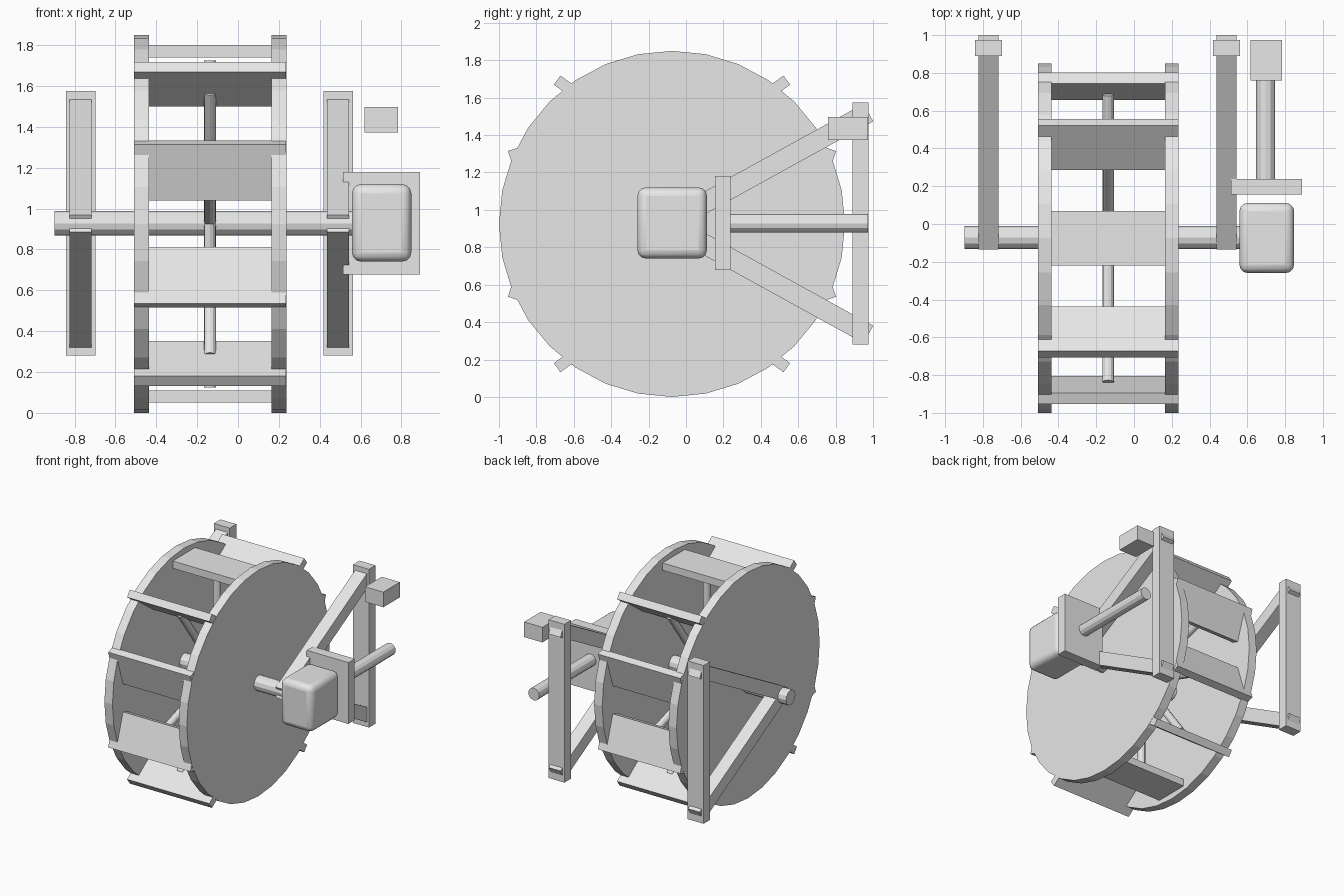
import bpy
import math
from mathutils import Vector

if "Cube" in bpy.data.objects:
    bpy.data.objects.remove(bpy.data.objects["Cube"])

TAU = math.tau
HUB = Vector((-0.137, -0.075, 0.925))    # wheel centre

gray = bpy.data.materials.new("plain_gray")
gray.diffuse_color = (0.8, 0.8, 0.8, 1)
gray.use_nodes = True
gray.node_tree.nodes["Principled BSDF"].inputs["Base Color"].default_value = gray.diffuse_color


def finish(obj, name):
    obj.name = name
    obj.data.materials.append(gray)
    return obj


def box(name, lo, hi):
    """Axis-aligned box between two corners."""
    lo, hi = Vector(lo), Vector(hi)
    return beam(name, (lo + hi) / 2, hi - lo, 0)


def beam(name, centre, size, tilt):
    """Box tilted about the x axis."""
    bpy.ops.mesh.primitive_cube_add(size=1, location=centre)
    obj = bpy.context.object
    obj.scale = size
    bpy.ops.object.transform_apply(location=False, rotation=False, scale=True)
    obj.rotation_euler.x = tilt
    return finish(obj, name)


def rod(name, centre, radius, length, rotation, sides):
    bpy.ops.mesh.primitive_cylinder_add(vertices=sides, radius=radius, depth=length,
                                        location=centre, rotation=rotation)
    return finish(bpy.context.object, name)


# Wheel side discs
for side, x in (("left", -0.473), ("right", 0.200)):
    rod(f"wheel_disc_{side}", (x, HUB.y, HUB.z), 0.925, 0.073, (0, TAU / 4, 0), 32)

# Paddles, each leaning against the rim rather than lying along it
for i in range(10):
    a = TAU * i / 10
    centre = HUB + Vector((0, math.sin(a), math.cos(a))) * 0.845
    beam(f"paddle_{i}", centre, (0.744, 0.29, 0.06), a)

# Spokes running right across the wheel
for i in range(5):
    rod(f"spoke_{i}", HUB, 0.03, 1.6, (TAU * i / 10, 0, 0), 12)

# Axle
rod("axle", (-0.137, -0.072, 0.928), 0.061, 1.52, (0, TAU / 4, 0), 12)

# Support frames: one post and two slanting braces on each side
start, end = Vector((-0.11, -0.005)), Vector((0.975, 0.593))
span = end - start
mid = (start + end) / 2
slope = math.atan2(span.y, span.x)
for side, x in (("left", -0.77), ("right", 0.49)):
    box(f"post_{side}", (x - 0.072, 0.89, 0.28), (x + 0.072, 0.975, 1.575))
    for level, s in (("upper", 1), ("lower", -1)):
        beam(f"brace_{level}_{side}", (x, mid.x, 0.927 + s * mid.y),
             (0.107, span.length, 0.107), s * slope)

# Gear housing with rounded edges
housing = box("gear_housing", (0.558, -0.26, 0.74), (0.848, 0.112, 1.12))
bevel = housing.modifiers.new("rounded", 'BEVEL')
bevel.width = 0.045
bevel.segments = 3
bpy.ops.object.shade_smooth_by_angle(angle=math.radians(35))

# Mounting plate, output shaft and the loose block above it
box("mounting_plate", (0.513, 0.156, 0.678), (0.89, 0.238, 1.18))
rod("output_shaft", (0.697, 0.59, 0.928), 0.05, 0.766, (TAU / 4, 0, 0), 12)
box("upper_block", (0.618, 0.76, 1.373), (0.783, 0.974, 1.497))
